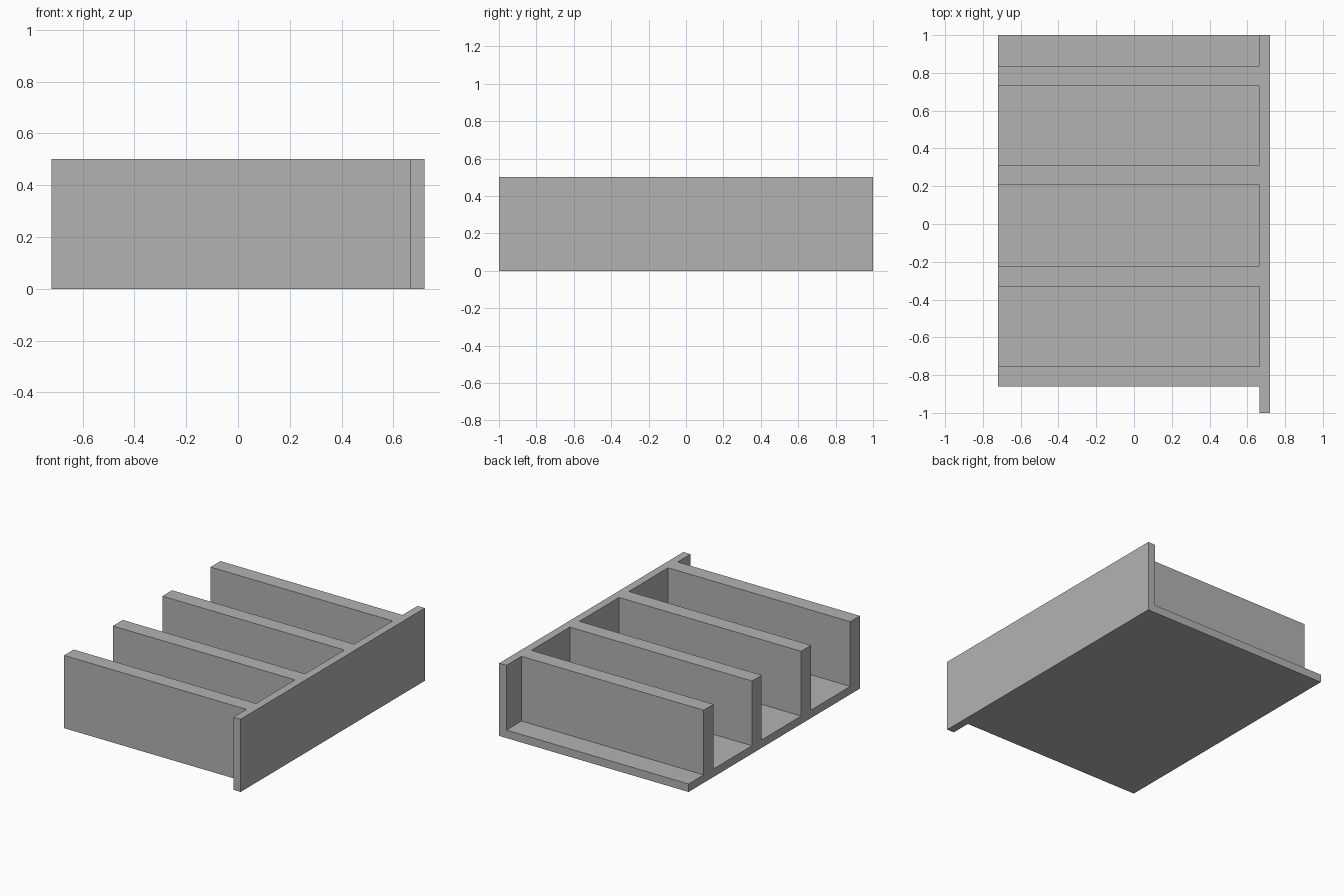
import bpy
import bmesh

if "Cube" in bpy.data.objects:
    bpy.data.objects.remove(bpy.data.objects["Cube"], do_unlink=True)

# Main dimensions
HALF_X, HEIGHT, FLOOR = 0.72, 0.5, 0.055
WALL_INNER = 0.665
FLOOR_FRONT, FLOOR_BACK = -0.86, 1.0
RIBS = [(-0.86, -0.755), (-0.33, -0.222), (0.207, 0.312), (0.73, 0.837)]

grey = bpy.data.materials.new("plain grey")
grey.use_nodes = True
colour = (0.45, 0.45, 0.45, 1)
grey.diffuse_color = colour
grey.node_tree.nodes["Principled BSDF"].inputs["Base Color"].default_value = colour


def extrude_profile(name, profile, x0, x1):
    """Extrude a closed (y, z) profile along x."""
    bm = bmesh.new()
    face = bm.faces.new([bm.verts.new((x0, y, z)) for y, z in profile])
    grown = bmesh.ops.extrude_face_region(bm, geom=[face])
    verts = [v for v in grown["geom"] if isinstance(v, bmesh.types.BMVert)]
    bmesh.ops.translate(bm, verts=verts, vec=(x1 - x0, 0, 0))
    bmesh.ops.recalc_face_normals(bm, faces=bm.faces)
    mesh = bpy.data.meshes.new(name)
    bm.to_mesh(mesh)
    bm.free()
    mesh.materials.append(grey)
    obj = bpy.data.objects.new(name, mesh)
    bpy.context.collection.objects.link(obj)
    return obj


# Floor with upright dividers, drawn as one comb-shaped profile
comb = [(FLOOR_FRONT, 0)]
for start, end in RIBS:
    if start > FLOOR_FRONT:
        comb.append((start, FLOOR))
    comb += [(start, HEIGHT), (end, HEIGHT), (end, FLOOR)]
comb += [(FLOOR_BACK, FLOOR), (FLOOR_BACK, 0)]
rack = extrude_profile("floor_and_dividers", comb, -HALF_X, WALL_INNER + 0.03)

# Long side wall, running past the floor at the front
wall = extrude_profile("side_wall", [(-1, 0), (-1, HEIGHT), (1, HEIGHT), (1, 0)],
                       WALL_INNER, HALF_X)

# Join both into one clean solid
union = rack.modifiers.new("join_wall", "BOOLEAN")
union.operation = "UNION"
union.solver = "EXACT"
union.object = wall
bpy.context.view_layer.objects.active = rack
bpy.ops.object.modifier_apply(modifier=union.name)
bpy.data.objects.remove(wall, do_unlink=True)
rack.name = "divided_rack"
